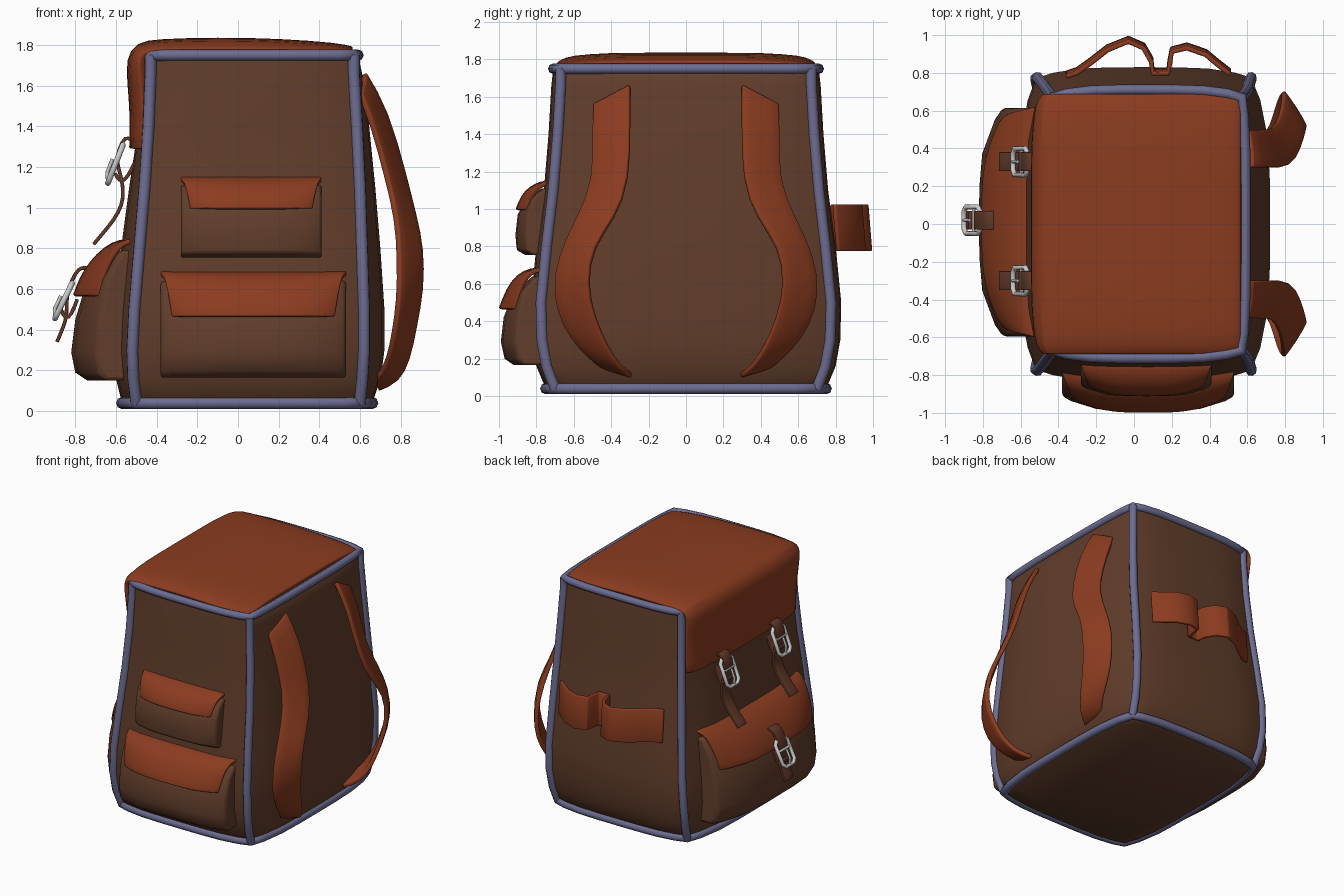
import bpy, bmesh, math
from mathutils import Vector

if "Cube" in bpy.data.objects:
    bpy.data.objects.remove(bpy.data.objects["Cube"])


def material(name, rgb):
    m = bpy.data.materials.new(name)
    m.diffuse_color = (*rgb, 1)
    m.use_nodes = True
    m.node_tree.nodes["Principled BSDF"].inputs["Base Color"].default_value = m.diffuse_color
    return m


BROWN = material("brown_canvas", (.12, .047, .024))
RED = material("rust_leather", (.26, .045, .014))
STRAP = material("dark_leather", (.12, .04, .022))
BLUE = material("piping", (.15, .15, .28))
METAL = material("metal", (.6, .6, .58))


def grid(name, rows, mat, thick=0, solid=False, loop=False, bevel=.008, subsurf=1):
    """Skin rows of points; solid closes rows and caps the ends, loop closes columns and caps top/bottom."""
    bm = bmesh.new()
    v = [[bm.verts.new(p) for p in r] for r in rows]
    n, m = len(v), len(v[0])
    for i in range(n if solid else n - 1):
        for j in range(m if loop else m - 1):
            a, b = (i + 1) % n, (j + 1) % m
            bm.faces.new((v[i][j], v[i][b], v[a][b], v[a][j]))
    if solid:
        bm.faces.new([r[0] for r in v])
        bm.faces.new([r[-1] for r in v])
    if loop:
        bm.faces.new(v[0])
        bm.faces.new(v[-1])
    bmesh.ops.recalc_face_normals(bm, faces=bm.faces)
    me = bpy.data.meshes.new(name)
    bm.to_mesh(me)
    bm.free()
    me.shade_smooth()
    me.set_sharp_from_angle(angle=math.radians(50))
    me.materials.append(mat)
    ob = bpy.data.objects.new(name, me)
    bpy.context.collection.objects.link(ob)
    if thick:
        if subsurf:
            s = ob.modifiers.new("smooth", 'SUBSURF')
            s.levels = s.render_levels = subsurf
            s.boundary_smooth = 'PRESERVE_CORNERS'
        s = ob.modifiers.new("thickness", 'SOLIDIFY')
        s.thickness, s.offset = thick, 0
    if bevel:
        b = ob.modifiers.new("bevel", 'BEVEL')
        b.width, b.segments, b.limit_method = bevel, 2, 'ANGLE'
        b.angle_limit = math.radians(45)
    return ob


def tube(name, pts, r, mat, cyclic=False):
    cu = bpy.data.curves.new(name, 'CURVE')
    cu.dimensions = '3D'
    cu.bevel_depth, cu.bevel_resolution, cu.use_fill_caps = r, 2, True
    sp = cu.splines.new('POLY')
    sp.points.add(len(pts) - 1)
    for p, q in zip(sp.points, pts):
        p.co = (*q, 1)
    sp.use_cyclic_u = cyclic
    cu.materials.append(mat)
    ob = bpy.data.objects.new(name, cu)
    bpy.context.collection.objects.link(ob)
    return ob


# Body: layers of z, left x, right x, half depth, bulge left / right / y
LAYERS = [(.04, -.50, .60, .70, .07, .06, .05), (.16, -.515, .612, .745, .085, .09, .055),
          (.3, -.52, .62, .77, .09, .10, .055), (.5, -.51, .62, .775, .09, .10, .055),
          (.8, -.485, .61, .745, .09, .09, .055), (1.1, -.46, .60, .71, .075, .075, .05),
          (1.4, -.44, .585, .685, .05, .06, .05), (1.66, -.43, .57, .67, .04, .04, .05),
          (1.75, -.43, .57, .67, .03, .02, .04)]
SIDE = [-1, -.85, -.6, -.3, 0, .3, .6, .85]


def section(z, xl, xr, h, bl, br, by):
    c, w = (xl + xr) / 2, (xr - xl) / 2
    f = lambda s: 1 - s ** 4
    return ([(c + w * s, -h - by * f(s), z) for s in SIDE] + [(xr + br * f(s), h * s, z) for s in SIDE] +
            [(c - w * s, h + by * f(s), z) for s in SIDE] + [(xl - bl * f(s), -h * s, z) for s in SIDE])


rings = [section(*l) for l in LAYERS]
base = [(x * .95, y * .95, .01) for x, y, z in rings[0]]
lid = [(x * .95, y * .95, 1.77) for x, y, z in rings[-1]]
grid("body", [base] + rings + [lid], BROWN, loop=True, bevel=0)

# Piping on all body edges
tube("bottom_piping", rings[0], .03, BLUE, True)
tube("top_piping", rings[-1], .028, BLUE, True)
for k in range(4):
    tube(f"corner_piping_{k}", [r[8 * k] for r in rings], .03, BLUE)

# Lid flap folding down over the buckle side: x, z, half width, inward direction
FLAP = [(.56, 1.772, .67, 0, -1), (.5, 1.79, .68, 0, -1), (.2, 1.812, .68, 0, -1), (-.1, 1.818, .68, 0, -1),
        (-.4, 1.81, .68, 0, -1), (-.49, 1.795, .68, .5, -.8), (-.53, 1.73, .675, .9, -.3),
        (-.525, 1.62, .67, 1, 0), (-.51, 1.45, .66, 1, 0), (-.515, 1.29, .65, 1, 0)]
COLS = [-1, -.97, -.9, -.6, -.3, 0, .3, .6, .9, .97, 1]
grid("lid_flap", [[(x + .06 * s ** 12 * dx, w * s, z + .05 * s ** 12 * dz) for s in COLS]
                  for x, z, w, dx, dz in FLAP], RED, .04)


# Pockets: bulging box plus tapered flap, placed by a mapping (across, outward, up)
def pocket(name, place, half, inner, prof, flap, k, taper):
    def row(d, z, w):
        return [place(w * s, inner + (d - inner) * (1 - k * s ** 4), z) for s in COLS]
    grid(name, [row(d, z, half) for d, z in prof], BROWN, solid=True, bevel=.025)
    n = len(flap) - 1
    grid(name + "_flap", [row(d, z, half + .01 - taper * i / n) for i, (d, z) in enumerate(flap)], RED, .025)


pocket("large_side_pocket", lambda u, d, z: (.075 + u, -d, z), .455, .76,
       [(.76, .165), (.92, .165), (.97, .20), (.99, .29), (.975, .42), (.92, .56), (.82, .64), (.76, .64)],
       [(.76, .675), (.83, .675), (.90, .64), (.95, .57), (.99, .465)], .35, .07)
pocket("small_side_pocket", lambda u, d, z: (.065 + u, -d, z), .345, .72,
       [(.72, .755), (.86, .755), (.905, .78), (.912, .86), (.90, .97), (.85, 1.06), (.77, 1.11), (.72, 1.11)],
       [(.72, 1.14), (.77, 1.14), (.83, 1.11), (.87, 1.07), (.90, .995)], .3, .06)
pocket("front_pocket", lambda u, d, z: (-d, .01 + u, z), .605, .5,
       [(.5, .15), (.74, .15), (.80, .19), (.82, .29), (.80, .45), (.74, .65), (.62, .79), (.5, .79)],
       [(.5, .835), (.58, .835), (.65, .80), (.72, .73), (.77, .65), (.80, .565)], .4, .06)

# Shoulder straps: outer and inner edge as |y|, x, z
OUTER = [(.49, .60, 1.56), (.50, .665, 1.4), (.49, .73, 1.15), (.58, .78, .95), (.68, .79, .75),
         (.71, .79, .55), (.66, .765, .38), (.57, .74, .26), (.48, .70, .18), (.44, .66, .155)]
INNER = [(.30, .62, 1.66), (.30, .73, 1.48), (.30, .82, 1.15), (.38, .87, .95), (.50, .905, .8),
         (.53, .905, .60), (.49, .87, .42), (.42, .84, .26), (.35, .79, .15), (.29, .69, .11)]
for side, sg in (("left", -1), ("right", 1)):
    grid(side + "_shoulder_strap", [[(a[1], sg * a[0], a[2]), ((a[1] + b[1]) / 2 + .01, sg * (a[0] + b[0]) / 2,
         (a[2] + b[2]) / 2), (b[1], sg * b[0], b[2])] for a, b in zip(OUTER, INNER)], RED, .03)

# Tool loops on the far side
LOOP = [(-.36, .79), (-.30, .81), (-.23, .86), (-.14, .93), (-.03, .975), (.05, .94), (.09, .87), (.10, .805),
        (.18, .805), (.19, .86), (.20, .92), (.28, .94), (.38, .905), (.44, .855), (.51, .80)]
grid("tool_loops", [[(x, y - .01, 1.025), (x, y + .01, .775)] for x, y in LOOP], RED, .025, subsurf=0)


# Buckled leather straps on the front
def ribbon(name, y, path):
    grid(name, [[(x, y - .05, z), (x, y + .05, z)] for x, z in path], STRAP, .018, bevel=.004)


def buckle(name, y, top, bottom):
    a, b = Vector((top[0], y, top[1])), Vector((bottom[0], y, bottom[1]))
    up = (a - b) / 2
    mid, hl = (a + b) / 2, up.length
    up.normalize()
    at = lambda u, t: mid + Vector((0, u, 0)) + up * t
    w, c = .07, .025
    ring = [(-w, c - hl), (c - w, -hl), (w - c, -hl), (w, c - hl), (w, hl - c), (w - c, hl), (c - w, hl), (-w, hl - c)]
    tube(name + "_ring", [at(*p) for p in ring], .014, METAL, True)
    tube(name + "_bar", [at(-w, .02), at(w, .02)], .01, METAL)
    out = Vector((-.022, 0, .006))
    tube(name + "_prong", [at(0, .02) + out, at(0, -hl * .5) + out, at(0, -hl)], .009, METAL)


for i, y in enumerate((-.30, .33)):
    ribbon(f"lid_strap_{i}", y, [(-.50, 1.30), (-.54, 1.355), (-.57, 1.33), (-.60, 1.24), (-.585, 1.19),
                                 (-.56, 1.09), (-.57, 1.01), (-.61, .94), (-.66, .88), (-.71, .82)])
    ribbon(f"lid_strap_anchor_{i}", y, [(-.605, 1.17), (-.58, 1.12), (-.54, 1.15), (-.50, 1.24)])
    buckle(f"lid_buckle_{i}", y, (-.565, 1.31), (-.64, 1.12))
ribbon("pocket_strap", .02, [(-.73, .70), (-.77, .71), (-.80, .68), (-.835, .60), (-.845, .53),
                             (-.84, .47), (-.86, .41), (-.89, .34)])
ribbon("pocket_strap_anchor", .02, [(-.87, .50), (-.85, .45), (-.82, .47), (-.79, .55)])
buckle("pocket_buckle", .02, (-.815, .63), (-.90, .455))
